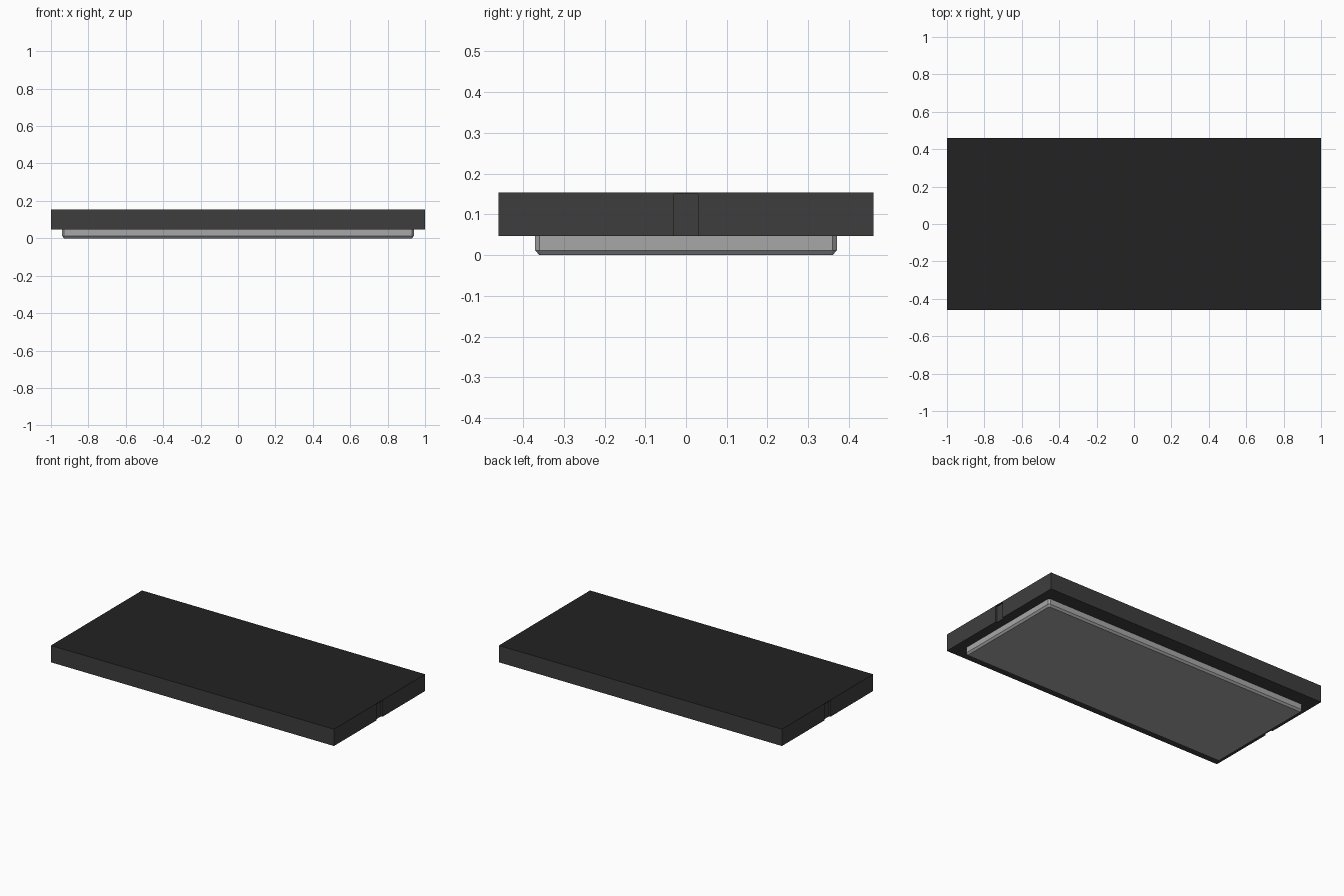
import bpy
import bmesh

cube = bpy.data.objects.get("Cube")
if cube:
    bpy.data.objects.remove(cube, do_unlink=True)


def material(name, value):
    m = bpy.data.materials.new(name)
    m.use_nodes = True
    colour = (value, value, value, 1)
    m.diffuse_color = colour
    m.node_tree.nodes["Principled BSDF"].inputs["Base Color"].default_value = colour
    return m


charcoal = material("charcoal", 0.048)
black = material("black", 0.016)
light_grey = material("light grey", 0.39)


def add_object(name, bm, *materials):
    bmesh.ops.recalc_face_normals(bm, faces=bm.faces)
    mesh = bpy.data.meshes.new(name)
    bm.to_mesh(mesh)
    bm.free()
    for m in materials:
        mesh.materials.append(m)
    obj = bpy.data.objects.new(name, mesh)
    bpy.context.collection.objects.link(obj)
    return obj


def loft(bm, outline, heights):
    """Stack closed outlines at the given heights and cap both ends."""
    rings = [[bm.verts.new((x, y, z)) for x, y in pts]
             for pts, z in zip(outline, heights)]
    count = len(rings[0])
    for low, high in zip(rings, rings[1:]):
        for i in range(count):
            j = (i + 1) % count
            bm.faces.new((low[i], low[j], high[j], high[i]))
    bm.faces.new(rings[0][::-1])
    bm.faces.new(rings[-1])


def half_turn(points):
    return points + [(-x, -y) for x, y in points]


# Main slab, with a shallow upright groove in the middle of each end
X, Y, GROOVE, DEPTH = 1.0, 0.46, 0.03, 0.01
grooved = half_turn([(X, -Y), (X, -GROOVE), (X - DEPTH, -GROOVE),
                     (X - DEPTH, GROOVE), (X, GROOVE), (X, Y)])
bm = bmesh.new()
loft(bm, [grooved, grooved], [0.047, 0.15])
add_object("slab", bm, charcoal)

# Thin black sheet covering the top and closing the grooves
plain = half_turn([(X, -Y), (X, Y)])
bm = bmesh.new()
loft(bm, [plain, plain], [0.15, 0.154])
bm.normal_update()
for face in bm.faces:
    face.material_index = 1 if face.normal.z > 0.5 else 0
add_object("top_sheet", bm, charcoal, black)


# Light lower panel with clipped corners and a bevelled bottom edge
def clipped(x, y, c):
    return half_turn([(x - c, -y), (x, -y + c), (x, y - c), (x - c, y)])


wall = clipped(0.94, 0.37, 0.01)
bottom = clipped(0.93, 0.36, 0.004)
bm = bmesh.new()
loft(bm, [bottom, wall, wall], [0, 0.012, 0.048])
add_object("lower_panel", bm, light_grey)
